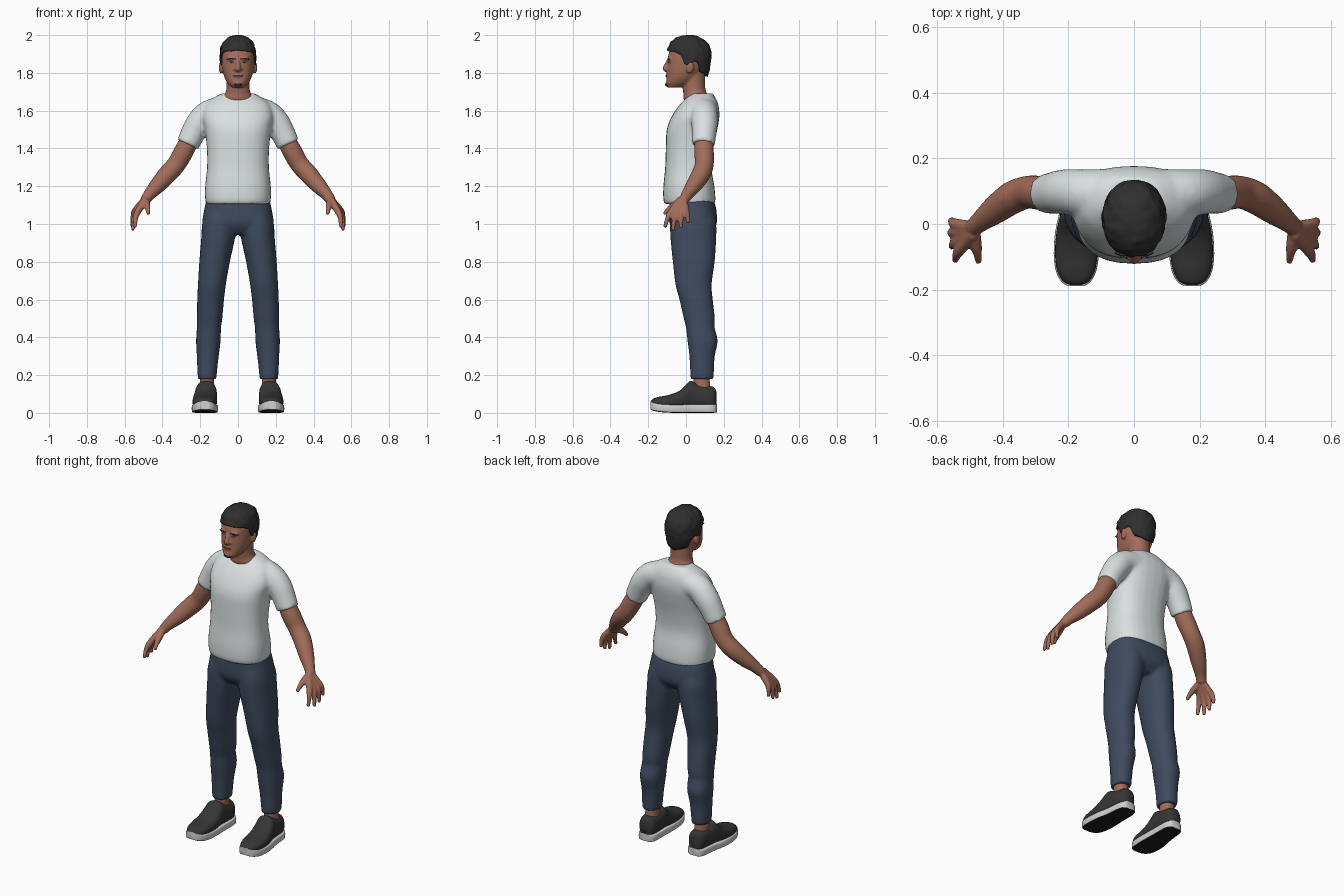
import bpy, bmesh, math
from mathutils import Vector, Matrix, noise
from mathutils.bvhtree import BVHTree

if "Cube" in bpy.data.objects:
    bpy.data.objects.remove(bpy.data.objects["Cube"])


def material(name, rgb):
    m = bpy.data.materials.new(name)
    m.diffuse_color = (*rgb, 1)
    m.use_nodes = True
    m.node_tree.nodes["Principled BSDF"].inputs["Base Color"].default_value = m.diffuse_color
    return m


SKIN = material("skin", (0.36, 0.15, 0.10))
SHIRT = material("shirt_white", (0.70, 0.75, 0.75))
DENIM = material("trouser_blue", (0.050, 0.070, 0.115))
HAIR = material("hair_black", (0.028, 0.028, 0.028))
SHOE = material("shoe_grey", (0.036, 0.036, 0.036))
SOLE = material("sole_light", (0.62, 0.64, 0.63))
TREAD = material("tread_black", (0.012, 0.012, 0.012))
LIP = material("lip", (0.24, 0.085, 0.06))
EYE = material("eye", (0.22, 0.19, 0.18))


# ---- helpers ----
def dense(rows, k=4):
    """Catmull-Rom interpolation of number rows."""
    out = []
    for i in range(len(rows) - 1):
        a, b, c, d = (rows[max(i - 1, 0)], rows[i], rows[i + 1],
                      rows[min(i + 2, len(rows) - 1)])
        for j in range(k):
            t = j / k
            out.append([q + 0.5 * t * (r - p + t * (2 * p - 5 * q + 4 * r - s
                        + t * (3 * (q - r) + s - p)))
                        for p, q, r, s in zip(a, b, c, d)])
    return out + [list(rows[-1])]


def ring(c, u, v, n=28, p=2.2):
    pts = []
    for i in range(n):
        a = math.tau * i / n
        x, y = math.cos(a), math.sin(a)
        pts.append(Vector(c) + Vector(u) * math.copysign(abs(x) ** (2 / p), x)
                   + Vector(v) * math.copysign(abs(y) ** (2 / p), y))
    return pts


def loft(bm, rings, side=1):
    vs = [[bm.verts.new((p.x * side, p.y, p.z)) for p in r] for r in rings]
    n = len(vs[0])
    for lo, hi in zip(vs, vs[1:]):
        for i in range(n):
            j = (i + 1) % n
            bm.faces.new((lo[i], lo[j], hi[j], hi[i]))
    bm.faces.new(vs[0][::-1])
    bm.faces.new(vs[-1])


def slab(bm, rows, side=1, p=2.2):
    """Upright loft, rows = z, centre x, half width, front y, back y."""
    loft(bm, [ring((cx, (y0 + y1) / 2, z), (hx, 0, 0), (0, (y1 - y0) / 2, 0), p=p)
              for z, cx, hx, y0, y1 in dense(rows)], side)


def tube(bm, rows, side=1):
    """Round loft along a path, rows = x, y, z, radius."""
    rows = dense(rows)
    pts = [Vector(r[:3]) for r in rows]
    rings = []
    for i, r in enumerate(rows):
        t = (pts[min(i + 1, len(pts) - 1)] - pts[max(i - 1, 0)]).normalized()
        u = t.cross(Vector((-0.5, 0.8, 0.3))).normalized()
        rings.append(ring(pts[i], u * r[3], t.cross(u) * r[3], 20, 2))
    loft(bm, rings, side)


def ball(bm, loc, size, rot=Matrix()):
    bmesh.ops.create_uvsphere(bm, u_segments=20, v_segments=12, radius=1,
        matrix=Matrix.Translation(loc) @ rot @ Matrix.Diagonal((*size, 1)))


def finish(name, bm, mats, voxel=0, relax=3):
    bmesh.ops.recalc_face_normals(bm, faces=bm.faces)
    for f in bm.faces:
        f.smooth = True
    me = bpy.data.meshes.new(name)
    bm.to_mesh(me)
    bm.free()
    for m in mats:
        me.materials.append(m)
    ob = bpy.data.objects.new(name, me)
    bpy.context.collection.objects.link(ob)
    if voxel:  # fuse overlapping volumes into one skin
        r = ob.modifiers.new("fuse", 'REMESH')
        r.mode, r.voxel_size, r.use_smooth_shade = 'VOXEL', voxel, True
        s = ob.modifiers.new("relax", 'SMOOTH')
        s.factor, s.iterations = 0.5, relax
    return ob


# ---- t-shirt: torso and two sleeves ----
bm = bmesh.new()
slab(bm, [(1.105, 0, .168, -.112, .150), (1.13, 0, .174, -.120, .156), (1.2, 0, .174, -.120, .150),
          (1.3, 0, .164, -.110, .135), (1.4, 0, .165, -.107, .145), (1.5, 0, .176, -.102, .166),
          (1.57, 0, .188, -.075, .177), (1.63, 0, .172, -.035, .172), (1.665, 0, .135, -.002, .158),
          (1.692, 0, .085, .025, .140)], p=2.4)
for s in (1, -1):
    tube(bm, [(.07, .090, 1.600, .080), (.155, .095, 1.583, .072), (.205, .098, 1.535, .070),
              (.238, .096, 1.480, .065), (.267, .092, 1.420, .061)], s)
finish("t_shirt", bm, [SHIRT], 0.01, 4)

# ---- trousers: pelvis and two legs ----
bm = bmesh.new()
slab(bm, [(.945, 0, .150, -.05, .12), (1.0, 0, .188, -.087, .162), (1.08, 0, .178, -.09, .16),
          (1.13, 0, .168, -.085, .145)], p=2.5)
for s in (1, -1):
    slab(bm, [(.178, .163, .049, .024, .146), (.22, .163, .052, .022, .148), (.3, .160, .058, .018, .152),
              (.38, .157, .065, .008, .168), (.45, .154, .064, .000, .152), (.5, .150, .067, -.012, .153),
              (.6, .145, .071, -.035, .142), (.68, .138, .074, -.056, .136), (.8, .124, .081, -.07, .152),
              (.92, .106, .089, -.082, .16), (1.0, .10, .09, -.085, .16), (1.05, .09, .085, -.08, .15)], s)
finish("trousers", bm, [DENIM], 0.01, 4)

# ---- head with neck, nose, lips and ears ----
bm = bmesh.new()
slab(bm, [(1.722, 0, .030, -.096, -.03), (1.745, 0, .054, -.104, .03), (1.78, 0, .073, -.101, .07),
          (1.82, 0, .083, -.099, .098), (1.86, 0, .086, -.097, .112), (1.90, 0, .086, -.092, .115),
          (1.94, 0, .078, -.070, .105), (1.965, 0, .055, -.045, .08)])
slab(bm, [(1.60, 0, .105, .01, .14), (1.66, 0, .085, -.012, .128), (1.69, 0, .070, -.014, .112),
          (1.72, 0, .061, -.018, .102), (1.80, 0, .062, -.02, .10)], p=2)
tube(bm, [(0, -.088, 1.872, .010), (0, -.102, 1.845, .012), (0, -.109, 1.822, .015), (0, -.098, 1.812, .010)])
ball(bm, (0, -.096, 1.785), (.024, .012, .013))
ball(bm, (0, -.095, 1.742), (.026, .014, .016))
for s in (1, -1):
    ball(bm, (s * .014, -.100, 1.820), (.010, .011, .008))
    ball(bm, (s * .032, -.084, 1.876), (.028, .014, .009))
    ball(bm, (s * .090, .022, 1.828), (.012, .020, .032), Matrix.Rotation(-.2, 4, 'X'))
head = finish("head", bm, [SKIN], 0.006, 2)

# ---- painted face details, laid on the head surface ----
tree = BVHTree.FromObject(head, bpy.context.evaluated_depsgraph_get())


def face_plate(name, mat, spots, size):
    bm = bmesh.new()
    for x, z in spots:
        loc, nor, _, _ = tree.ray_cast(Vector((x, -1, z)), Vector((0, 1, 0)))
        if loc:
            ball(bm, loc, size, nor.to_track_quat('Z', 'Y').to_matrix().to_4x4())
    finish(name, bm, [mat])


face_plate("eyebrows", HAIR, [(s * x, 1.876 - abs(x - .036) * .2) for s in (1, -1)
                              for x in (.022, .036, .050)], (.011, .0035, .003))
face_plate("eyes", EYE, [(.035, 1.858), (-.035, 1.858)], (.012, .005, .003))
face_plate("pupils", HAIR, [(.035, 1.858), (-.035, 1.858)], (.0045, .0045, .004))
face_plate("mouth", LIP, [(-.012, 1.785), (0, 1.785), (.012, 1.785)], (.014, .004, .003))
face_plate("chin_beard", HAIR, [(-.012, 1.736), (0, 1.734), (.012, 1.736)], (.012, .008, .004))


# ---- hair cap with a shaped hairline ----
def hairline(deg):
    keys = [(0, 1.918), (50, 1.912), (70, 1.895), (80, 1.84), (94, 1.84), (102, 1.862),
            (115, 1.855), (128, 1.80), (180, 1.778)]
    for (a, za), (b, zb) in zip(keys, keys[1:]):
        if deg <= b:
            return za + (zb - za) * (deg - a) / (b - a)
    return keys[-1][1]


def hair_point(ang, t, inner=1):
    z0 = hairline(math.degrees(abs(ang)))
    z = z0 + (2.0 - z0) * math.sin(t * math.pi / 2)
    up, down = max(0, (z - 1.88) / .12), max(0, (1.88 - z) / .1)
    s = (1 - min(up, 1) ** 2.6) ** .45 * (1 - .17 * down ** 1.5) * inner
    x, y = math.sin(ang), -math.cos(ang)
    q = (abs(x) ** 2.2 + abs(y) ** 2.2) ** (-1 / 2.2)
    p = Vector((.096 * s * x * q, .016 + .118 * s * y * q, z))
    if inner == 1:
        p += Vector((x, y, .5)) * noise.noise(p * 38) * .006
    return p


angles = [-math.pi + math.tau * i / 64 for i in range(64)]
bm = bmesh.new()
loft(bm, [[hair_point(a, .02, .8) for a in angles]]
     + [[hair_point(a, .93 * k / 18) for a in angles] for k in range(19)])
finish("hair", bm, [HAIR])

# ---- arms, hands, ankles and shoes on each side ----
for s, side in ((1, "left"), (-1, "right")):
    bm = bmesh.new()
    tube(bm, [(.235, .095, 1.480, .046), (.285, .095, 1.388, .052), (.325, .097, 1.318, .050),
              (.372, .080, 1.265, .050), (.425, .042, 1.205, .043), (.468, .008, 1.158, .032),
              (.492, -.012, 1.125, .027)], s)
    # knuckle, middle joint and tip of each finger
    fingers = [((.532, -.080, 1.062), (.543, -.100, 1.022), (.545, -.112, .982)),
               ((.540, -.052, 1.055), (.553, -.064, 1.010), (.556, -.069, .966)),
               ((.545, -.025, 1.060), (.558, -.027, 1.018), (.558, -.026, .978)),
               ((.544, .000, 1.072), (.556, .008, 1.040), (.557, .010, 1.005))]
    for k, m, t in fingers:
        tube(bm, [(.490, -.012 + k[1] * .2, 1.130, .020), (*k, .017), (*m, .0125), (*t, .0095)], s)
    tube(bm, [(.490, -.02, 1.125, .020), (.482, -.065, 1.098, .018), (.477, -.095, 1.075, .013),
              (.474, -.116, 1.052, .010)], s)
    finish("arm_" + side, bm, [SKIN], 0.006, 2)

    bm = bmesh.new()
    slab(bm, [(.09, .165, .040, .03, .135), (.14, .164, .037, .038, .128), (.22, .163, .036, .042, .122)], s)
    finish("ankle_" + side, bm, [SKIN])

    # shoe sections: y, centre x, half width, top z, sole bottom z
    foot = dense([(-.186, .177, .022, .064, .018), (-.172, .177, .042, .076, .012), (-.14, .177, .058, .086, .005),
                  (-.09, .176, .065, .095, .001), (-.035, .174, .064, .117, 0), (.005, .171, .060, .153, 0),
                  (.025, .169, .057, .170, 0), (.07, .166, .054, .152, 0), (.125, .164, .050, .142, 0),
                  (.150, .164, .040, .135, .001), (.161, .164, .022, .11, .003)])
    bm = bmesh.new()
    loft(bm, [ring((cx, y, (top + b + .02) / 2), (hx, 0, 0), (0, 0, (top - b - .02) / 2), p=2.4)
              for y, cx, hx, top, b in foot], s)
    finish("shoe_upper_" + side, bm, [SHOE])

    bm = bmesh.new()
    loft(bm, [ring((cx, y * 1.015, b + .022), (hx + .004, 0, 0), (0, 0, .022), p=7)
              for y, cx, hx, top, b in foot], s)
    bmesh.ops.recalc_face_normals(bm, faces=bm.faces)
    for f in bm.faces:
        f.material_index = int(f.normal.z < -.5)
    sole = finish("shoe_sole_" + side, bm, [SOLE, TREAD])
    bpy.ops.object.select_all(action='DESELECT')
    bpy.context.view_layer.objects.active = sole
    sole.select_set(True)
    bpy.ops.object.shade_smooth_by_angle(angle=math.radians(40))
